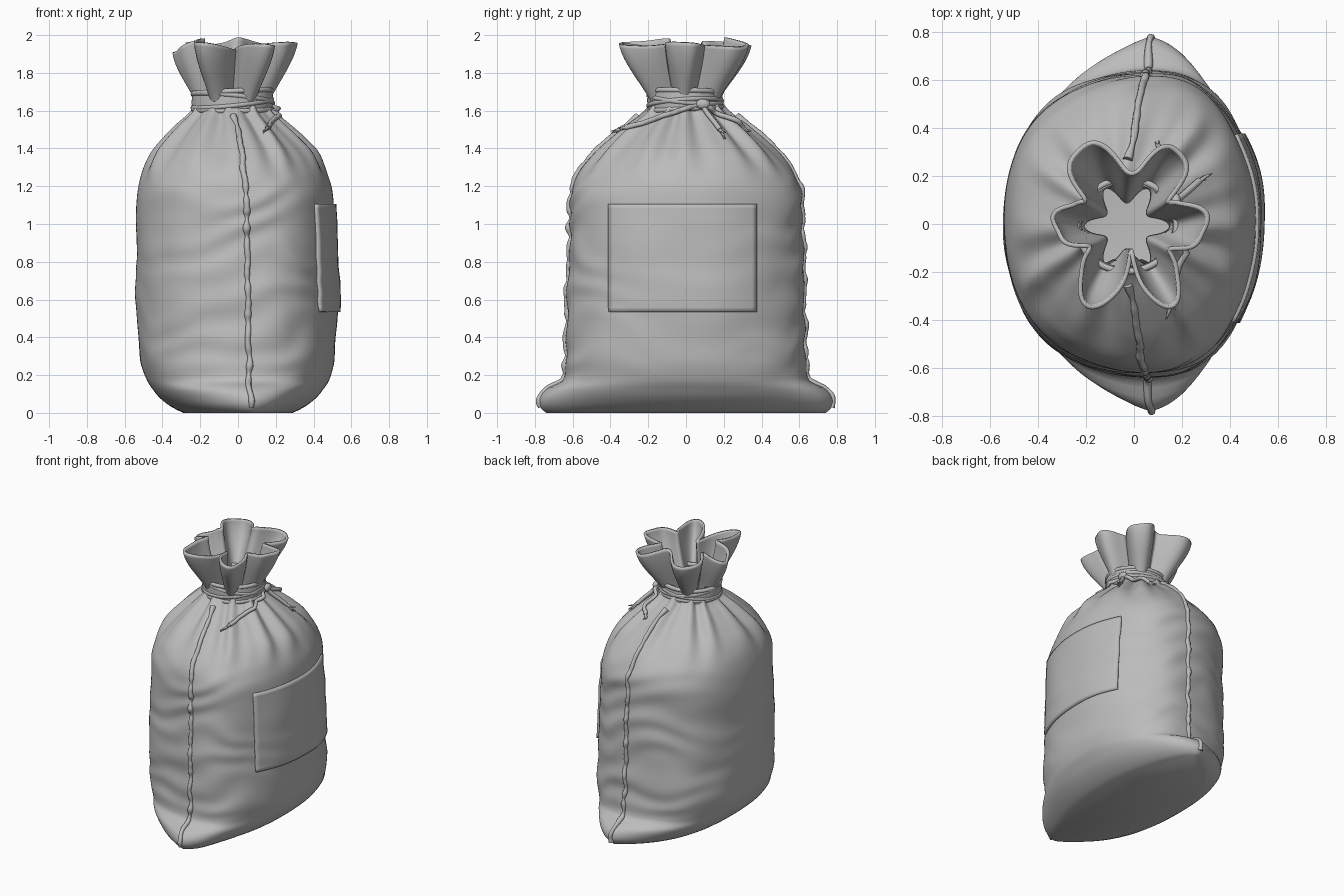
import bpy, bmesh, math, random
from mathutils import Vector, noise

if "Cube" in bpy.data.objects:
    bpy.data.objects.remove(bpy.data.objects["Cube"])

random.seed(4)
cloth = bpy.data.materials.new("grey cloth")
cloth.diffuse_color = (0.5, 0.5, 0.5, 1)
cloth.use_nodes = True
cloth.node_tree.nodes["Principled BSDF"].inputs["Base Color"].default_value = cloth.diffuse_color
PI = math.pi

# sack profile: z, half width x, half depth y, pointedness of the ends, centre x, seam shift
ROWS = [(0.0, .29, .74, .30, 0, .07), (.03, .35, .772, .25, 0, .07), (.08, .415, .775, .22, 0, .07),
        (.13, .455, .735, .14, 0, .06), (.17, .48, .655, .05, 0, .06), (.28, .515, .635, .02, -.003, .06),
        (.5, .53, .628, 0, -.005, .06), (.8, .53, .622, 0, -.01, .06), (1.05, .525, .612, 0, -.015, .06),
        (1.18, .515, .605, 0, -.015, .06), (1.28, .485, .56, 0, -.02, .05), (1.38, .43, .475, 0, -.02, .04),
        (1.46, .355, .385, 0, -.025, .03), (1.53, .28, .30, 0, -.03, .02), (1.59, .215, .22, 0, -.03, 0),
        (1.65, .185, .175, 0, -.03, 0), (1.70, .18, .17, 0, -.03, 0)]
ZTOP = ROWS[-1][0]


def smooth(a, b, v):
    v = min(max((v - a) / (b - a), 0), 1)
    return v * v * (3 - 2 * v)


def spow(v, e):
    return math.copysign(abs(v) ** e, v)


def profile(z):
    """Smooth interpolation of the profile rows."""
    i = max(j for j in range(len(ROWS) - 1) if ROWS[j][0] <= z or j == 0)
    p0, p1, p2, p3 = ROWS[max(i - 1, 0)], ROWS[i], ROWS[i + 1], ROWS[min(i + 2, len(ROWS) - 1)]
    u, h, out = (z - p1[0]) / (p2[0] - p1[0]), p2[0] - p1[0], []
    for c in range(1, 6):
        m1 = (p2[c] - p0[c]) / (p2[0] - p0[0]) * h
        m2 = (p3[c] - p1[c]) / (p3[0] - p1[0]) * h
        out.append((2*u**3 - 3*u*u + 1) * p1[c] + (u**3 - 2*u*u + u) * m1
                   + (3*u*u - 2*u**3) * p2[c] + (u**3 - u*u) * m2)
    return out


def surf(t, z, off=0.0):
    """Point on the sack at angle t and height z, pushed out by off."""
    hx, hy, k, cx, shift = profile(z)
    c, s = math.cos(t), math.sin(t)
    # fuller, squarer section low down
    e = .83 + .07 * smooth(.2, .6, z) + .06 * smooth(1.1, 1.4, z)
    x = hx * spow(c, e)
    y = hy * (spow(s, e) * (1 - k) + math.copysign(1 - abs(c), s) * k)
    # gathers under the tie
    g = smooth(1.2, 1.58, z)
    f = 1 + g * (.065 * math.cos(12 * t + .8 * math.sin(2 * t)) + .035 * math.cos(19 * t + 1))
    # sideways wrinkles and soft dents
    w = smooth(.1, .3, z) * (1 - smooth(1.1, 1.4, z))
    side = .2 + .8 * abs(s) ** 3
    n = noise.noise(Vector((c * 1.5 + 4, s * 1.5, z * 3)))
    off += w * (.005 * side * math.sin(z * 34 + 2.5 * math.sin(2 * t + .5) + 5 * n)
                + .012 * noise.noise(Vector((c * 2, s * 2, z * 4))))
    off += .012 * g * (1 - g) * 4 * noise.noise(Vector((c * 4, s * 4, z * 3)))
    d = Vector((c / hx, s / hy, 0)).normalized() * off
    return Vector((cx + x * f + shift * abs(s)**6 + d.x, y * f + d.y, max(z, 0)))


def finish(name, bm, angle=50):
    bmesh.ops.recalc_face_normals(bm, faces=bm.faces)
    me = bpy.data.meshes.new(name)
    bm.to_mesh(me)
    bm.free()
    ob = bpy.data.objects.new(name, me)
    bpy.context.collection.objects.link(ob)
    me.materials.append(cloth)
    bpy.ops.object.select_all(action='DESELECT')
    ob.select_set(True)
    bpy.context.view_layer.objects.active = ob
    bpy.ops.object.shade_smooth_by_angle(angle=math.radians(angle))
    return ob


def lattice(bm, rows, closed):
    vs = [[bm.verts.new(p) for p in r] for r in rows]
    n = len(vs[0])
    for a, b in zip(vs, vs[1:]):
        for i in range(n if closed else n - 1):
            j = (i + 1) % n
            bm.faces.new((a[i], a[j], b[j], b[i]))
    return vs


def cord(name, pts, radius, radii=None, cyclic=False):
    """Round cord through points."""
    cu = bpy.data.curves.new(name, 'CURVE')
    cu.dimensions = '3D'
    cu.bevel_depth, cu.bevel_resolution = radius, 2
    cu.use_fill_caps = True
    sp = cu.splines.new('POLY')
    sp.points.add(len(pts) - 1)
    sp.use_cyclic_u = cyclic
    for i, p in enumerate(pts):
        sp.points[i].co = (*p, 1)
        sp.points[i].radius = radii[i] if radii else 1
    sp.use_smooth = True
    cu.materials.append(cloth)
    ob = bpy.data.objects.new(name, cu)
    bpy.context.collection.objects.link(ob)
    return ob


# sack body with flat bottom
N, M = 180, 100
bm = bmesh.new()
rings = lattice(bm, [[surf(2 * PI * i / N, ZTOP * j / M) for i in range(N)] for j in range(M + 1)], True)
bm.faces.new(rings[0][::-1])
finish("sack_body", bm)

# ruffled mouth above the tie: lobe radius and height, valley radius and height
LOBES = [(.325, 1.95), (.385, 1.93), (.40, 1.95), (.325, 1.92), (.375, 1.97), (.375, 1.95)]
VALLEYS = [(.19, 1.96), (.215, 1.99), (.22, 1.96), (.20, 1.97), (.11, 1.92), (.20, 1.96)]


def ruffle(t, u):
    a = t / (2 * PI) * 6
    i, f = int(a) % 6, smooth(0, 1, a % 1)
    j = (i + 1) % 6
    lobe = .5 + .5 * math.cos(6 * t)
    r_out = LOBES[i][0] * (1 - f) + LOBES[j][0] * f
    r_in, z_in = VALLEYS[i]
    z_out = LOBES[i][1] * (1 - f) + LOBES[j][1] * f
    rim = r_in + (r_out - r_in) * lobe ** .9
    top = z_in + (z_out - z_in) * lobe
    neck = .10 + .08 * lobe
    e = smooth(-.35, 1.1, u) * 1.12 - .14
    r = neck * (1 - e) + rim * e + .010 * u * math.sin(17 * t)
    q = t + .05 * math.sin(6 * t) * u + .06 * math.sin(3 * t + 1) * u
    z = 1.64 + (top - 1.64) * u + .012 * u * math.sin(5 * t + 2)
    return Vector((-.03 + .015 * u + r * math.cos(q), -.01 + r * math.sin(q), min(z, 1.995)))


bm = bmesh.new()
lattice(bm, [[ruffle(2 * PI * i / 192, j / 18) for i in range(192)] for j in range(19)], True)
ob = finish("ruffled_mouth", bm, 60)
mod = ob.modifiers.new("thickness", 'SOLIDIFY')
mod.thickness, mod.offset = .018, 0

# flat band and cord wraps round the neck
bm = bmesh.new()
SECT = [(.0, -.055), (.022, -.045), (.026, 0), (.022, .045), (.0, .055)]
lattice(bm, [[Vector((-.03 + (.19 + d) * math.cos(t), -.005 + (.175 + d) * math.sin(t),
                      1.652 + h + .008 * math.sin(t + 2)))
              for t in [2 * PI * i / 64 for i in range(64)]] for d, h in SECT], True)
finish("neck_band", bm)
for z, tilt, ph in [(1.61, .012, 0), (1.64, .025, 1), (1.665, .028, 4), (1.70, .01, 2)]:
    pts = []
    for i in range(64):
        t = 2 * PI * i / 64
        pts.append((-.03 + .207 * math.cos(t), -.005 + .192 * math.sin(t), z + tilt * math.sin(t + ph)))
    cord("neck_cord", pts, .014, cyclic=True)

# knot and hanging cord tails with frayed ends
bm = bmesh.new()
bmesh.ops.create_uvsphere(bm, u_segments=16, v_segments=10, radius=.027)
for v in bm.verts:
    v.co = Vector((v.co.x * .8 + .175, v.co.y * 1.4 + .09, v.co.z + 1.635))
finish("knot", bm)
for t1, z1 in [(-1.05, 1.51), (1.15, 1.51), (.5, 1.5)]:
    pts = []
    for i in range(15):
        u = i / 14
        t, z = .4 + (t1 - .4) * u, 1.635 + (z1 - 1.635) * u ** 1.3
        pts.append(surf(t, z, .018 + .008 * math.sin(PI * u)))
    cord("cord_tail", pts, .014)
    d = (pts[-1] - pts[-3]).normalized()
    for k in range(5):
        r = Vector([random.uniform(-.5, .5) for _ in range(3)])
        cord("frayed_end", [pts[-1] - d * .01, pts[-1] + (d + r * .5) * .03, pts[-1] + (d + r) * .055],
             .007, [1.2, 1, .3])

# lumpy seams down the front and back
for s in (-1, 1):
    pts, rad = [], []
    for i in range(120):
        z = .03 + 1.54 * i / 119
        p = surf(s * PI / 2, z, .008 * noise.noise(Vector((s, 5, z * 14))))
        p.x += .012 * noise.noise(Vector((s * 3, 0, z * 9)))
        pts.append(p)
        rad.append(1 + .6 * noise.noise(Vector((s * 7, 2, z * 22))))
    cord("seam", pts, .015, rad)


# sewn patch on the right side
def patch_point(y, z, off):
    lo, hi = -1.4, 1.4
    for _ in range(24):
        mid = (lo + hi) / 2
        lo, hi = (mid, hi) if surf(mid, z).y < y else (lo, mid)
    return surf(lo, z, off)


bm = bmesh.new()
lattice(bm, [[patch_point(-.405 + .775 * i / 30, .535 + .57 * j / 24, .003) for i in range(31)]
             for j in range(25)], False)
ob = finish("side_patch", bm)
mod = ob.modifiers.new("thickness", 'SOLIDIFY')
mod.thickness, mod.offset = .022, 0
